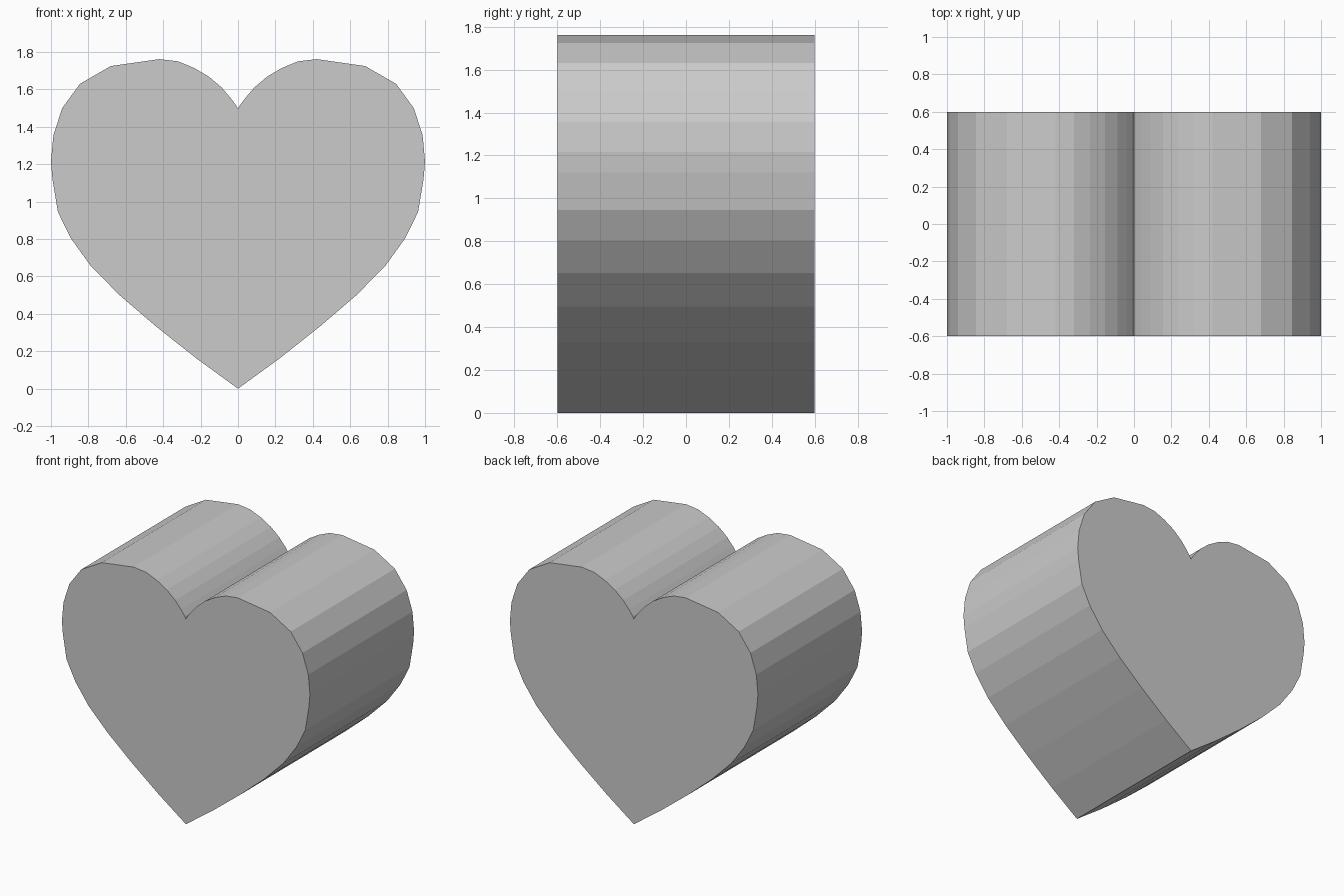
import bpy, bmesh

if "Cube" in bpy.data.objects:
    bpy.data.objects.remove(bpy.data.objects["Cube"])

# Right half of the heart outline (x, z), from bottom tip to the notch
half = [(0, 0), (0.22, 0.16), (0.435, 0.33), (0.63, 0.497), (0.785, 0.653),
        (0.893, 0.803), (0.963, 0.945), (0.992, 1.12), (1.0, 1.215),
        (0.987, 1.355), (0.94, 1.5), (0.845, 1.63), (0.68, 1.725),
        (0.42, 1.762), (0.32, 1.75), (0.235, 1.715), (0.155, 1.668),
        (0.087, 1.61), (0.04, 1.555), (0.01, 1.515), (0, 1.495)]
outline = half + [(-x, z) for x, z in half[-2:0:-1]]
DEPTH = 1.2

# Heart block: front face extruded straight back
bm = bmesh.new()
front = bm.faces.new([bm.verts.new((x, -DEPTH / 2, z)) for x, z in outline])
result = bmesh.ops.extrude_face_region(bm, geom=[front], use_keep_orig=True)
moved = [g for g in result["geom"] if isinstance(g, bmesh.types.BMVert)]
bmesh.ops.translate(bm, verts=moved, vec=(0, DEPTH, 0))
bmesh.ops.recalc_face_normals(bm, faces=bm.faces)

mesh = bpy.data.meshes.new("heart_block")
bm.to_mesh(mesh)
bm.free()
bpy.context.collection.objects.link(bpy.data.objects.new("heart_block", mesh))
